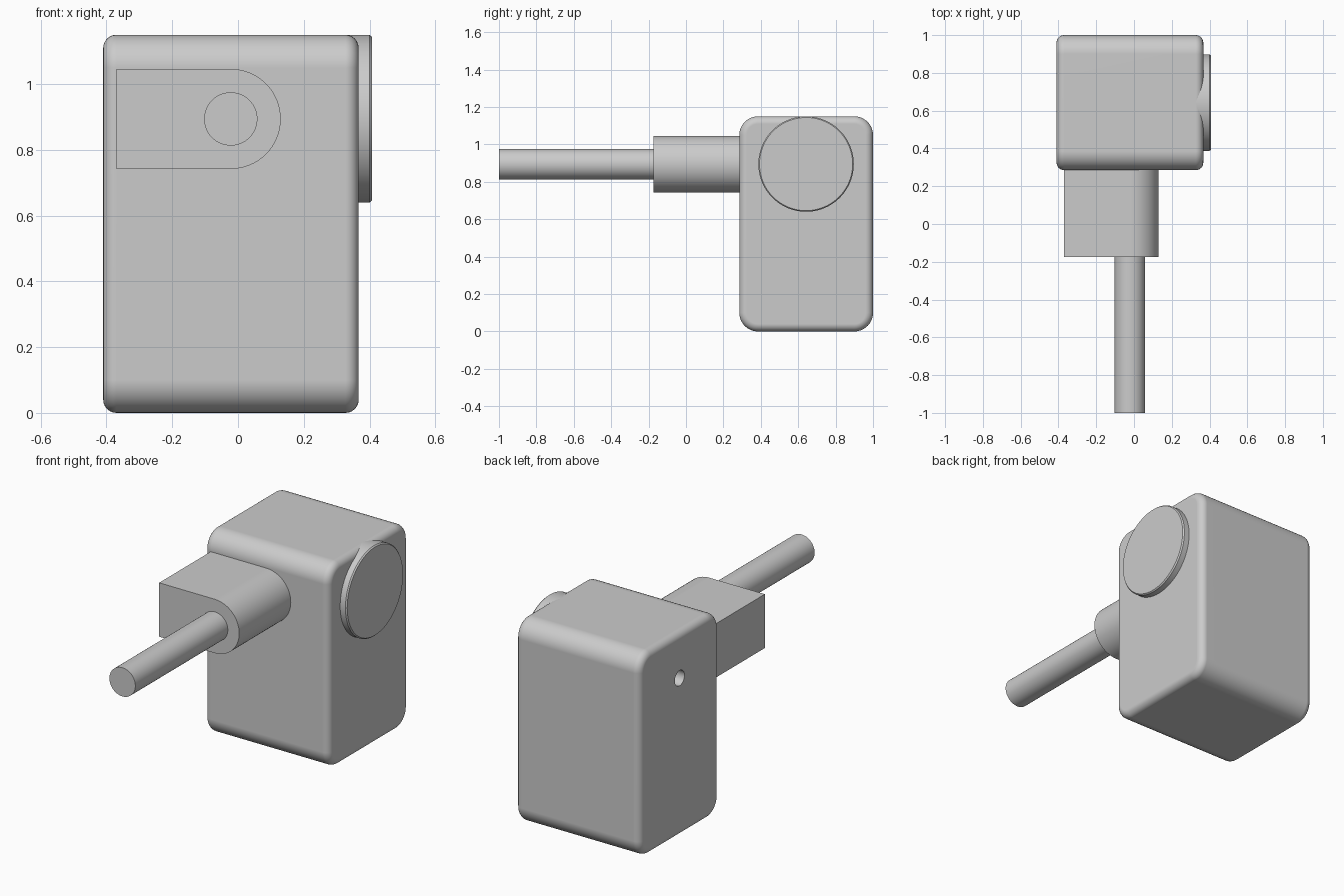
import bpy
import bmesh
from math import pi, sin, cos, radians

default = bpy.data.objects.get("Cube")
if default:
    bpy.data.objects.remove(default, do_unlink=True)

grey = bpy.data.materials.new("light grey")
grey.use_nodes = True
GREY = (0.6, 0.6, 0.6, 1)
grey.diffuse_color = GREY
grey.node_tree.nodes["Principled BSDF"].inputs["Base Color"].default_value = GREY


def arc(cu, cv, r, start, end, steps):
    return [(cu + r * cos(start + (end - start) * i / steps),
             cv + r * sin(start + (end - start) * i / steps)) for i in range(steps + 1)]


def circle(cu, cv, r, n=64):
    return arc(cu, cv, r, 0, 2 * pi, n)[:-1]


def rounded_rect(u0, u1, v0, v1, r):
    corners = [(u1 - r, v1 - r), (u0 + r, v1 - r), (u0 + r, v0 + r), (u1 - r, v0 + r)]
    return [p for i, (u, v) in enumerate(corners)
            for p in arc(u, v, r, i * pi / 2, (i + 1) * pi / 2, 10)]


def loft(name, axis, sections):
    """Skin closed outlines placed at distances along the x or y axis."""
    bm = bmesh.new()
    rings = []
    for d, outline in sections:
        rings.append([bm.verts.new((d, u, v) if axis == "x" else (u, d, v))
                      for u, v in outline])
    for a, b in zip(rings, rings[1:]):
        for i in range(len(a)):
            j = (i + 1) % len(a)
            bm.faces.new((a[i], a[j], b[j], b[i]))
    bm.faces.new(rings[0])
    bm.faces.new(rings[-1])
    bmesh.ops.recalc_face_normals(bm, faces=bm.faces)
    mesh = bpy.data.meshes.new(name)
    bm.to_mesh(mesh)
    bm.free()
    mesh.materials.append(grey)
    obj = bpy.data.objects.new(name, mesh)
    bpy.context.collection.objects.link(obj)
    return obj


def activate(obj):
    bpy.ops.object.select_all(action="DESELECT")
    obj.select_set(True)
    bpy.context.view_layer.objects.active = obj


def smooth(obj):
    activate(obj)
    bpy.ops.object.shade_smooth_by_angle(angle=radians(30))
    normals = obj.modifiers.new("even normals", "WEIGHTED_NORMAL")
    normals.keep_sharp = True


# Housing: rounded outline along x, with softly rolled side rims
LEFT, RIGHT, RIM = 0.367, -0.41, 0.04
HUB_Y, HUB_Z = 0.642, 0.895
sections = []
for end, sign in ((RIGHT, 1), (LEFT, -1)):
    rim = []
    for i in range(7):
        a = i / 6 * pi / 2
        inset = RIM * (1 - sin(a))
        x = end + sign * RIM * (1 - cos(a))
        rim.append((x, rounded_rect(0.285 + inset, 1 - inset, inset, 1.15 - inset,
                                    0.1 - inset)))
    sections += rim if sign == 1 else rim[::-1]
housing = loft("housing", "x", sections)

# Round bore in the side opposite the disc
cutter = loft("bore_cutter", "x", [(x, circle(HUB_Y, HUB_Z, 0.043, 32)) for x in (-0.5, 0.0)])
cutter.hide_render = True
bore = housing.modifiers.new("bore", "BOOLEAN")
bore.operation = "DIFFERENCE"
bore.solver = "EXACT"
bore.object = cutter
activate(housing)
bpy.ops.object.modifier_apply(modifier=bore.name)
bpy.data.objects.remove(cutter, do_unlink=True)
smooth(housing)

# Side disc with a fine chamfer on its outer edge
smooth(loft("side_disc", "x", [(x, circle(HUB_Y, HUB_Z, r, 96)) for x, r in
                               ((0.2, 0.255), (0.4, 0.255), (0.407, 0.249))]))

# Front block: square on one side, half-round on the other
SHAFT_X, SHAFT_Z = -0.022, 0.894
block = arc(SHAFT_X, SHAFT_Z, 0.152, -pi / 2, pi / 2, 32) + [(-0.37, 1.046), (-0.37, 0.742)]
smooth(loft("front_block", "y", [(y, block) for y in (-0.175, 0.32)]))

# Shaft
smooth(loft("shaft", "y", [(y, circle(SHAFT_X, SHAFT_Z, 0.081)) for y in (-1, -0.15)]))
